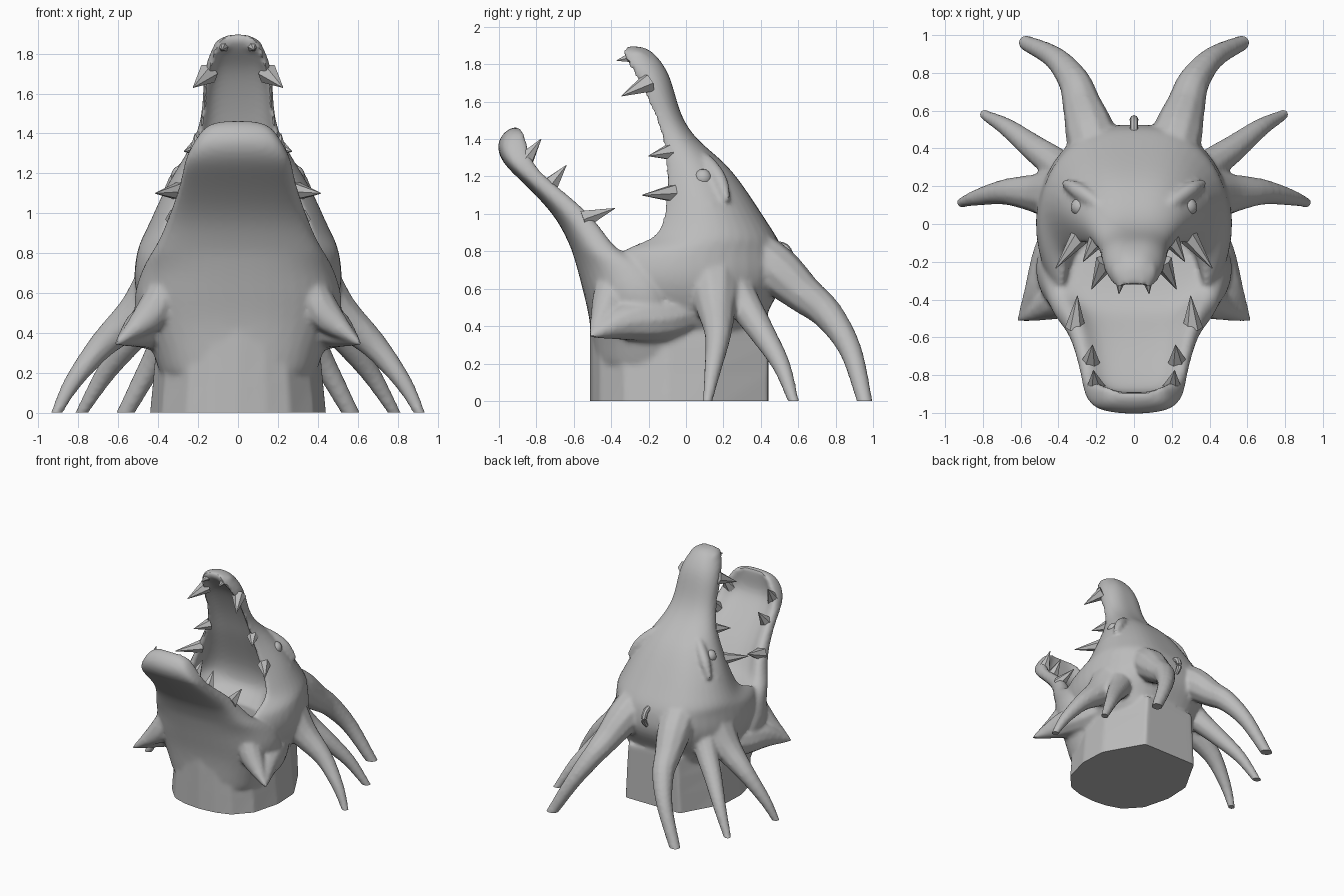
import bpy, bmesh, math
from mathutils import Vector

if "Cube" in bpy.data.objects:
    bpy.data.objects.remove(bpy.data.objects["Cube"])

# One stone-grey material for the whole bust
grey = bpy.data.materials.new("stone_grey")
grey.use_nodes = True
tone = (0.5, 0.5, 0.5, 1)
grey.diffuse_color = tone
grey.node_tree.nodes["Principled BSDF"].inputs["Base Color"].default_value = tone


def finish(bm, name):
    bmesh.ops.recalc_face_normals(bm, faces=bm.faces)
    mesh = bpy.data.meshes.new(name)
    bm.to_mesh(mesh)
    bm.free()
    mesh.materials.append(grey)
    obj = bpy.data.objects.new(name, mesh)
    bpy.context.collection.objects.link(obj)
    return obj


def skin_rings(bm, rings):
    """Bridge equal closed rings and cap both ends."""
    loops = [[bm.verts.new(p) for p in ring] for ring in rings]
    n = len(loops[0])
    for a, b in zip(loops, loops[1:]):
        for i in range(n):
            bm.faces.new((a[i], a[(i + 1) % n], b[(i + 1) % n], b[i]))
    bm.faces.new(loops[0])
    bm.faces.new(loops[-1])


def full_ring(half, z):
    """Mirror a half outline that starts and ends on the centre line."""
    return [(x, y, z) for x, y in half] + [(-x, y, z) for x, y in half[-2:0:-1]]


def loft(name, rings, levels=0):
    bm = bmesh.new()
    skin_rings(bm, rings)
    obj = finish(bm, name)
    if levels:
        obj.modifiers.new("Round", 'SUBSURF').levels = levels
    return obj


def spline(points, steps):
    """Catmull-Rom interpolation of (x, y, z, radius) points."""
    pts = [Vector(p) for p in points]
    pts = [2 * pts[0] - pts[1]] + pts + [2 * pts[-1] - pts[-2]]
    out = []
    for p, q, r, s in zip(pts, pts[1:], pts[2:], pts[3:]):
        for k in range(steps):
            t = k / steps
            out.append(0.5 * (2 * q + (r - p) * t + (2 * p - 5 * q + 4 * r - s) * t * t
                              + (3 * q - p - 3 * r + s) * t ** 3))
    return out + [pts[-2]]


def tube(name, points, sides=10, steps=4, mirrored=True):
    """Tapered curved limb."""
    path = spline(points, steps)
    bm = bmesh.new()
    for sign in ((1, -1) if mirrored else (1,)):
        rings = []
        for i, p in enumerate(path):
            ahead = path[min(i + 1, len(path) - 1)] - path[max(i - 1, 0)]
            turn = ahead.to_3d().to_track_quat('Z', 'Y')
            ring = []
            for k in range(sides):
                a = math.tau * k / sides
                v = p.to_3d() + turn @ Vector((math.cos(a), math.sin(a), 0)) * max(p.w, 0.002)
                ring.append((sign * v.x, v.y, v.z))
            rings.append(ring)
        skin_rings(bm, rings)
    return finish(bm, name)


def select(objects, active):
    bpy.ops.object.select_all(action='DESELECT')
    for obj in objects:
        obj.select_set(True)
    bpy.context.view_layer.objects.active = active


# Neck: rounded front, chamfered back
neck_half = [(0, -.515), (.14, -.5), (.26, -.46), (.38, -.33), (.44, -.1),
             (.43, .12), (.25, .44), (0, .44)]
neck = loft("neck", [full_ring([(x * s, y) for x, y in neck_half], z)
                     for z, s in ((-.08, 1.02), (.15, .97), (.3, .94), (.45, .9))])

# Lower jaw: z, front, panel half width, flank half width, rim, floor
jaw_rows = [(.1, -.48, .24, .37, -.08, .35), (.25, -.505, .26, .41, -.1, .38),
            (.38, -.515, .29, .46, -.1, .38), (.48, -.53, .31, .52, -.1, .35),
            (.58, -.555, .31, .53, -.13, .3), (.68, -.58, .3, .5, -.16, .2),
            (.75, -.6, .29, .47, -.25, -.25), (.8, -.615, .28, .44, -.35, -.41),
            (.86, -.64, .27, .4, -.41, -.49), (1, -.71, .26, .34, -.5, -.6),
            (1.18, -.89, .25, .28, -.73, -.8), (1.27, -.99, .24, .27, -.82, -.89),
            (1.38, -1.03, .17, .21, -.85, -.89), (1.47, -.95, .12, .14, -.87, -.89)]
jaw = loft("lower_jaw", [full_ring([(0, f), (a, f + .02), (w, f + .4 * (r - f)), (w, r),
                                    (w * .8, r), (w * .58, fl), (0, fl)], z)
                         for z, f, a, w, r, fl in jaw_rows], 2)

# Skull and snout: z, lip, back, half width, lip half width, palate
skull_rows = [(.3, -.15, .4, .38, .36, -.1), (.46, -.2, .42, .47, .42, -.1),
              (.58, -.32, .5, .53, .45, -.2), (.68, -.39, .53, .55, .43, -.15),
              (.77, -.39, .52, .54, .4, .02), (.82, -.34, .51, .53, .39, .06),
              (.87, -.17, .49, .51, .39, .07), (.96, -.13, .43, .46, .36, .07),
              (1.1, -.11, .34, .4, .3, .03), (1.27, -.11, .22, .29, .23, -.03),
              (1.38, -.12, .07, .22, .2, -.06), (1.5, -.16, -.02, .18, .18, -.1),
              (1.64, -.22, -.06, .18, .17, -.16), (1.75, -.28, -.09, .17, .14, -.22),
              (1.84, -.34, -.15, .13, .11, -.32), (1.9, -.34, -.22, .07, .06, -.33)]
skull = loft("skull", [full_ring([(0, p), (l * .75, p), (l * .93, f), (l, f), (w, f + .35 * (b - f)),
                                  (w * .9, f + .72 * (b - f)), (w * .5, b), (0, b)], z)
                       for z, f, b, w, l, p in skull_rows], 2)

# Swept horns, cheek spikes, jaw corner webs, brows and nostrils
limbs = [
    tube("horns", [(.19, .3, .82, .14), (.23, .48, .7, .135), (.275, .63, .57, .105),
                   (.32, .76, .46, .085), (.42, .88, .27, .062), (.565, .955, 0, .043),
                   (.6, .97, -.06, .038)]),
    tube("rear_cheek_spikes", [(.32, .22, .65, .12), (.42, .32, .5, .09), (.54, .41, .36, .07),
                               (.67, .51, .19, .05), (.785, .575, 0, .03), (.82, .6, -.05, .025)]),
    tube("front_cheek_spikes", [(.36, .14, .66, .16), (.5, .16, .5, .11), (.68, .17, .34, .07),
                                (.83, .14, .15, .045), (.91, .115, 0, .028), (.935, .11, -.05, .02)]),
    tube("jaw_corner_spikes", [(.3, .1, .5, .1), (.4, -.12, .44, .12), (.48, -.33, .42, .1),
                               (.62, -.52, .34, .005)]),
    tube("jaw_corner_webs", [(.34, -.4, .66, .08), (.43, -.42, .5, .09), (.61, -.51, .345, .01)]),
    tube("brows", [(.1, .02, 1.35, .02), (.2, .11, 1.28, .038), (.3, .18, 1.18, .042),
                   (.37, .22, 1.07, .02)]),
    tube("cheekbones", [(.22, -.02, 1.24, .02), (.3, .03, 1.12, .035), (.38, .14, 1.03, .03)]),
    tube("nostrils", [(.05, -.17, 1.78, .04), (.08, -.25, 1.83, .045), (.07, -.32, 1.85, .025)]),
]

# Fuse the overlapping forms into one softly blended head
select([neck, jaw, skull] + limbs, skull)
bpy.ops.object.convert(target='MESH')
bpy.ops.object.join()
head = bpy.context.object
head.name = "head"
fuse = head.modifiers.new("Fuse", 'REMESH')
fuse.mode = 'VOXEL'
fuse.voxel_size = .015
soften = head.modifiers.new("Soften", 'SMOOTH')
soften.factor = .5
soften.iterations = 5
bpy.ops.object.convert(target='MESH')

# Cut neck and horn tips flat on the base plane
bm = bmesh.new()
bm.from_mesh(head.data)
cut = bmesh.ops.bisect_plane(bm, geom=bm.verts[:] + bm.edges[:] + bm.faces[:], plane_co=(0, 0, 0),
                             plane_no=(0, 0, 1), clear_inner=True)
bmesh.ops.holes_fill(bm, edges=[e for e in cut["geom_cut"] if isinstance(e, bmesh.types.BMEdge)])
bm.to_mesh(head.data)
bm.free()

# Teeth: base, tip, thickness
upper_teeth = [((.07, -.28, 1.84), (.08, -.37, 1.82), .035), ((.15, -.2, 1.7), (.225, -.345, 1.63), .055),
               ((.2, -.09, 1.33), (.27, -.2, 1.31), .045), ((.29, -.07, 1.11), (.415, -.235, 1.1), .05)]
lower_teeth = [((.2, -.88, 1.26), (.215, -.775, 1.4), .06), ((.23, -.73, 1.15), (.22, -.64, 1.26), .05),
               ((.31, -.55, .97), (.3, -.38, 1.03), .055)]
teeth = [tube(f"{row}_teeth_{i + 1}", [(*base, r), (*tip, .002)], 6, 1)
         for row, group in (("upper", upper_teeth), ("lower", lower_teeth))
         for i, (base, tip, r) in enumerate(group)]

# Eyes under the brows, and a small hooked crest
bm = bmesh.new()
for sign in (1, -1):
    made = bmesh.ops.create_uvsphere(bm, u_segments=12, v_segments=8, radius=.05)
    bmesh.ops.translate(bm, verts=made["verts"], vec=(sign * .285, .09, 1.19))
eyes = finish(bm, "eyes")
crest = tube("crest_hook", [(0, .44, .84, .02), (0, .53, .82, .022), (0, .555, .75, .022),
                            (0, .52, .7, .015)], 8, 4, False)

# Smooth shading with crisp edges
select([head, eyes, crest] + teeth, head)
bpy.ops.object.shade_smooth_by_angle(angle=math.radians(40))
